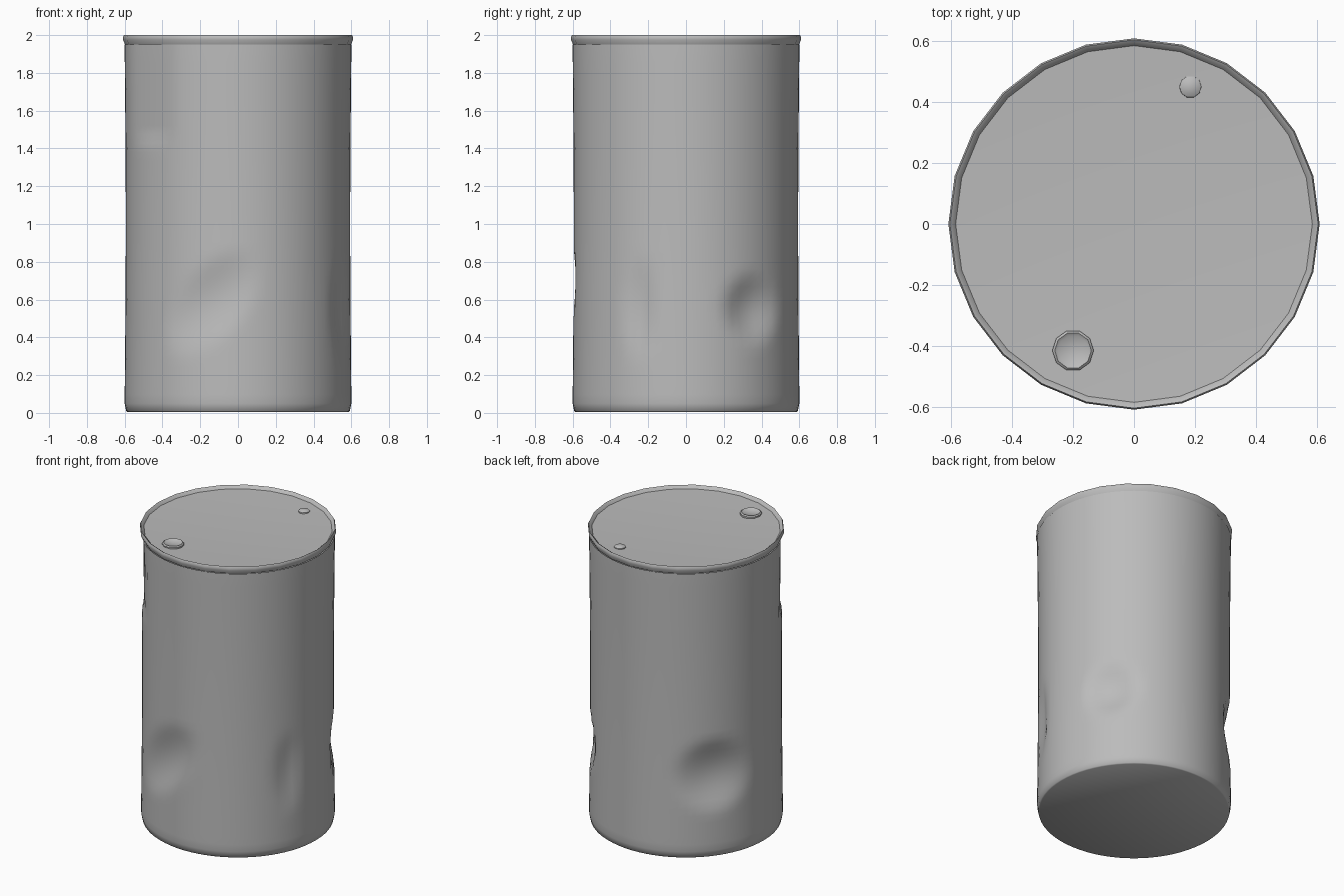
import bpy
import bmesh
import math

cube = bpy.data.objects.get("Cube")
if cube:
    bpy.data.objects.remove(cube, do_unlink=True)

grey = bpy.data.materials.new("dull grey steel")
grey.use_nodes = True
COLOUR = (0.5, 0.5, 0.5, 1)
grey.diffuse_color = COLOUR
grey.node_tree.nodes["Principled BSDF"].inputs["Base Color"].default_value = COLOUR


def lathe(name, profile, sides, centre=(0, 0), shape=None, angle=50):
    """Revolve (radius, height) points; zero radius closes to a fan."""
    bm = bmesh.new()
    rings = []
    for r, z in profile:
        if r == 0:
            rings.append([bm.verts.new((*centre, z))] * sides)
            continue
        ring = []
        for i in range(sides):
            a = 2 * math.pi * i / sides
            rr = r + (shape(a, z) if shape else 0)
            ring.append(bm.verts.new((centre[0] + rr * math.cos(a),
                                      centre[1] + rr * math.sin(a), z)))
        rings.append(ring)
    for low, high in zip(rings, rings[1:]):
        for i in range(sides):
            j = (i + 1) % sides
            loop = list(dict.fromkeys((low[i], low[j], high[j], high[i])))
            bm.faces.new(loop)
    bmesh.ops.recalc_face_normals(bm, faces=bm.faces)
    mesh = bpy.data.meshes.new(name)
    bm.to_mesh(mesh)
    bm.free()
    mesh.materials.append(grey)
    obj = bpy.data.objects.new(name, mesh)
    bpy.context.collection.objects.link(obj)
    bpy.ops.object.select_all(action="DESELECT")
    obj.select_set(True)
    bpy.context.view_layer.objects.active = obj
    bpy.ops.object.shade_smooth_by_angle(angle=math.radians(angle))
    return obj


# Dents: azimuth in degrees, height, half width, half height, depth, slant
DENTS = [
    (-105, 0.58, 26, 0.24, 0.035, 0.006),
    (36, 0.55, 18, 0.20, 0.05, 0),
    (142, 0.56, 25, 0.26, 0.055, 0),
    (-24, 0.55, 9, 0.30, 0.022, 0),
]


def dented(a, z):
    deg = math.degrees(a)
    offset = 0
    for azimuth, height, width, tall, depth, slant in DENTS:
        d = (deg - azimuth + 180) % 360 - 180
        t = math.hypot(d / width, (z - height - slant * d) / tall)
        if t < 1:
            offset -= depth * (1 - t * t) ** 1.5
    # Shallow crease below the lid on one side
    d = abs((deg - 218 + 180) % 360 - 180) / 16
    if d < 1 and 1.42 < z < 1.98:
        offset -= 0.015 * (1 - d * d) * min(1, (z - 1.42) / 0.05)
    # Slight waist
    if 0.1 < z < 1.9:
        offset -= 0.006 * math.sin(math.pi * (z - 0.1) / 1.8)
    return offset


# Drum shell with folded bottom edge
wall = [(0.6, 0.05 + 0.0475 * i) for i in range(41)]
lathe("drum_shell", [(0, 0.01), (0.585, 0.005), (0.592, 0.01)] + wall, 72, shape=dented)

# Rolled top rim and the shallow dished lid
lathe("lid_and_rim", [(0.598, 1.95), (0.609, 1.975), (0.609, 1.99), (0.604, 2.0),
                      (0.596, 1.995), (0.585, 1.98), (0.4, 1.972), (0, 1.967)], 24)

# Filler and vent plugs
lathe("filler_plug", [(0.066, 1.955), (0.068, 1.985), (0.06, 1.992),
                      (0.05, 1.985), (0, 1.982)], 10, (-0.2, -0.415))
lathe("vent_plug", [(0.038, 1.955), (0.036, 1.982), (0.022, 1.99), (0, 1.992)],
      10, (0.185, 0.45))
